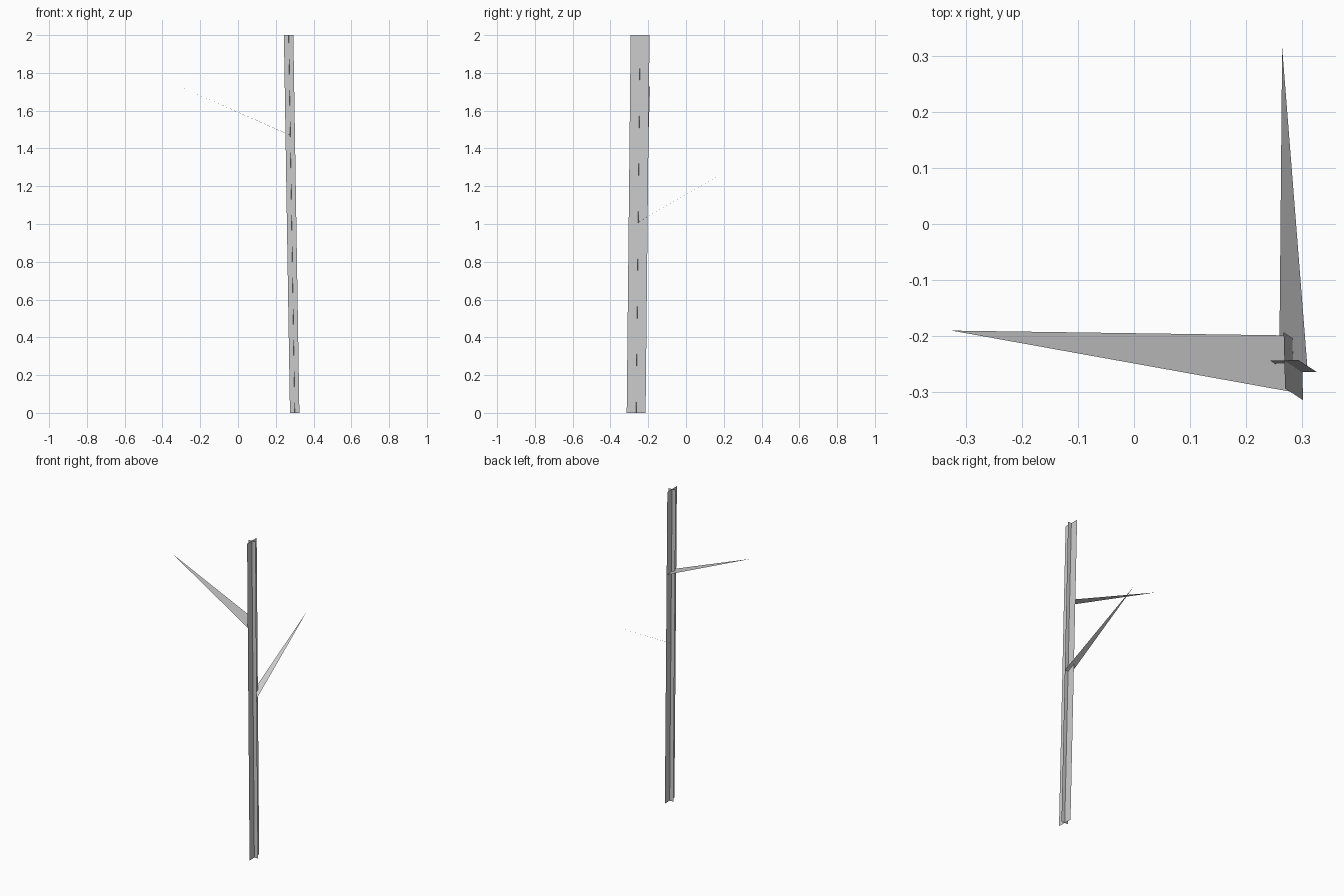
import bpy
import math
from mathutils import Vector

if "Cube" in bpy.data.objects:
    bpy.data.objects.remove(bpy.data.objects["Cube"])

BASE = Vector((0.30, -0.264, 0.0))
TOP = Vector((0.268, -0.243, 2.0))
TURN = math.radians(1.5)
ACROSS_X = Vector((math.cos(TURN), math.sin(TURN), 0))
ACROSS_Y = Vector((-math.sin(TURN), math.cos(TURN), 0))


def card(name, points):
    mesh = bpy.data.meshes.new(name)
    mesh.from_pydata([tuple(p) for p in points], [], [tuple(range(len(points)))])
    obj = bpy.data.objects.new(name, mesh)
    bpy.context.collection.objects.link(obj)
    return obj


def trunk_card(name, across, width):
    h = across * width / 2
    return card(name, [BASE - h, BASE + h, TOP + h, TOP - h])


def branch(name, height, across, width, tip):
    # Flat triangle rooted on the trunk axis
    root = BASE.lerp(TOP, height / 2)
    h = across * width / 2
    return card(name, [root - h, root + h, Vector(tip)])


# Leaning trunk made of two crossed cards
trunk_card("trunk_card_wide", ACROSS_Y, 0.10)
trunk_card("trunk_card_narrow", ACROSS_X, 0.05)

# Two tapering branches
branch("upper_branch", 1.47, ACROSS_Y, 0.10, (-0.325, -0.19, 1.735))
branch("lower_branch", 1.01, ACROSS_X, 0.05, (0.264, 0.315, 1.335))
